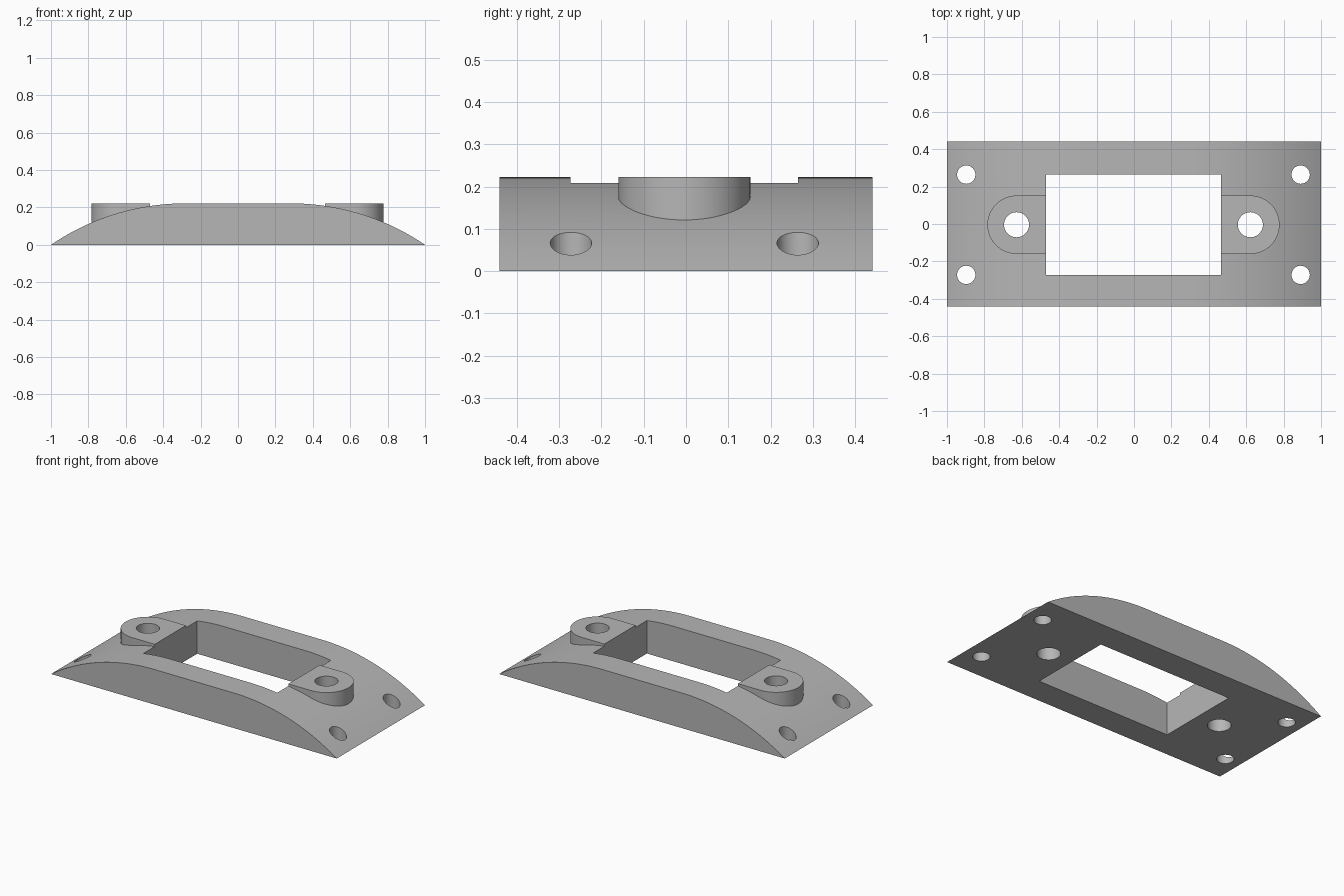
import bpy
import math

cube = bpy.data.objects.get("Cube")
if cube:
    bpy.data.objects.remove(cube, do_unlink=True)

TOP = 0.222
CX, CY = -0.003, -0.004      # centre of the hole pattern
BOSS_X, BOSS_R = 0.625, 0.156

grey = bpy.data.materials.new("plain grey")
grey.use_nodes = True
colour = (0.47, 0.47, 0.47, 1)
grey.diffuse_color = colour
grey.node_tree.nodes["Principled BSDF"].inputs["Base Color"].default_value = colour


def prism(name, outline, low, high, place):
    """Extrude a counter-clockwise 2D outline; place maps (u, v, w) to xyz."""
    n = len(outline)
    verts = [place(u, v, w) for w in (low, high) for u, v in outline]
    faces = [list(range(n))[::-1], list(range(n, 2 * n))]
    faces += [[i, (i + 1) % n, (i + 1) % n + n, i + n] for i in range(n)]
    mesh = bpy.data.meshes.new(name)
    mesh.from_pydata(verts, [], faces)
    mesh.materials.append(grey)
    obj = bpy.data.objects.new(name, mesh)
    bpy.context.collection.objects.link(obj)
    return obj


def upright(u, v, w):
    return (u, v, w)


def sideways(u, v, w):
    return (u, -w, v)


def arc(x, y, r, start, end, steps):
    angles = [start + (end - start) * i / steps for i in range(steps + 1)]
    return [(x + r * math.cos(a), y + r * math.sin(a)) for a in angles]


def combine(target, other, operation):
    mod = target.modifiers.new(other.name, "BOOLEAN")
    mod.operation = operation
    mod.solver = "EXACT"
    mod.object = other
    bpy.context.view_layer.objects.active = target
    bpy.ops.object.modifier_apply(modifier=mod.name)
    bpy.data.objects.remove(other, do_unlink=True)


def drill(target, x, y, r):
    outline = arc(x, y, r, 0, math.tau, 40)[:-1]
    combine(target, prism("drill", outline, -0.1, 0.4, upright), "DIFFERENCE")


# Arched body: flat crown running tangentially into an arc on each side
flat = 0.28
run = 1 - flat
radius = (run ** 2 + TOP ** 2) / (2 * TOP)
sweep = math.asin(run / radius)
right_arc = arc(flat, TOP - radius, radius, math.pi / 2 - sweep, math.pi / 2, 24)
profile = right_arc + [(-x, z) for x, z in reversed(right_arc)]
body = prism("arched_mount_plate", profile, -0.441, 0.441, sideways)

# Round-ended screw bosses on both sides of the window
for side in (0, math.pi):
    s = math.cos(side)
    x = CX + s * BOSS_X
    outline = arc(x, CY, BOSS_R, side - math.pi / 2, side + math.pi / 2, 32)
    outline += [(s * 0.4, CY + s * BOSS_R), (s * 0.4, CY - s * BOSS_R)]
    combine(body, prism("screw_boss", outline, 0.02, TOP, upright), "UNION")

# Rectangular window
w, d = 0.468, 0.269
window = [(CX - w, CY - d), (CX + w, CY - d), (CX + w, CY + d), (CX - w, CY + d)]
combine(body, prism("window_cutter", window, -0.1, 0.4, upright), "DIFFERENCE")

# Boss holes and corner holes
for s in (-1, 1):
    drill(body, CX + s * BOSS_X, CY, 0.067)
    for t in (-1, 1):
        drill(body, CX + s * 0.894, CY + t * 0.268, 0.049)

# Smooth curved surfaces, sharp rims
bpy.ops.object.select_all(action="DESELECT")
body.select_set(True)
bpy.context.view_layer.objects.active = body
bpy.ops.object.shade_smooth_by_angle(angle=math.radians(25))
